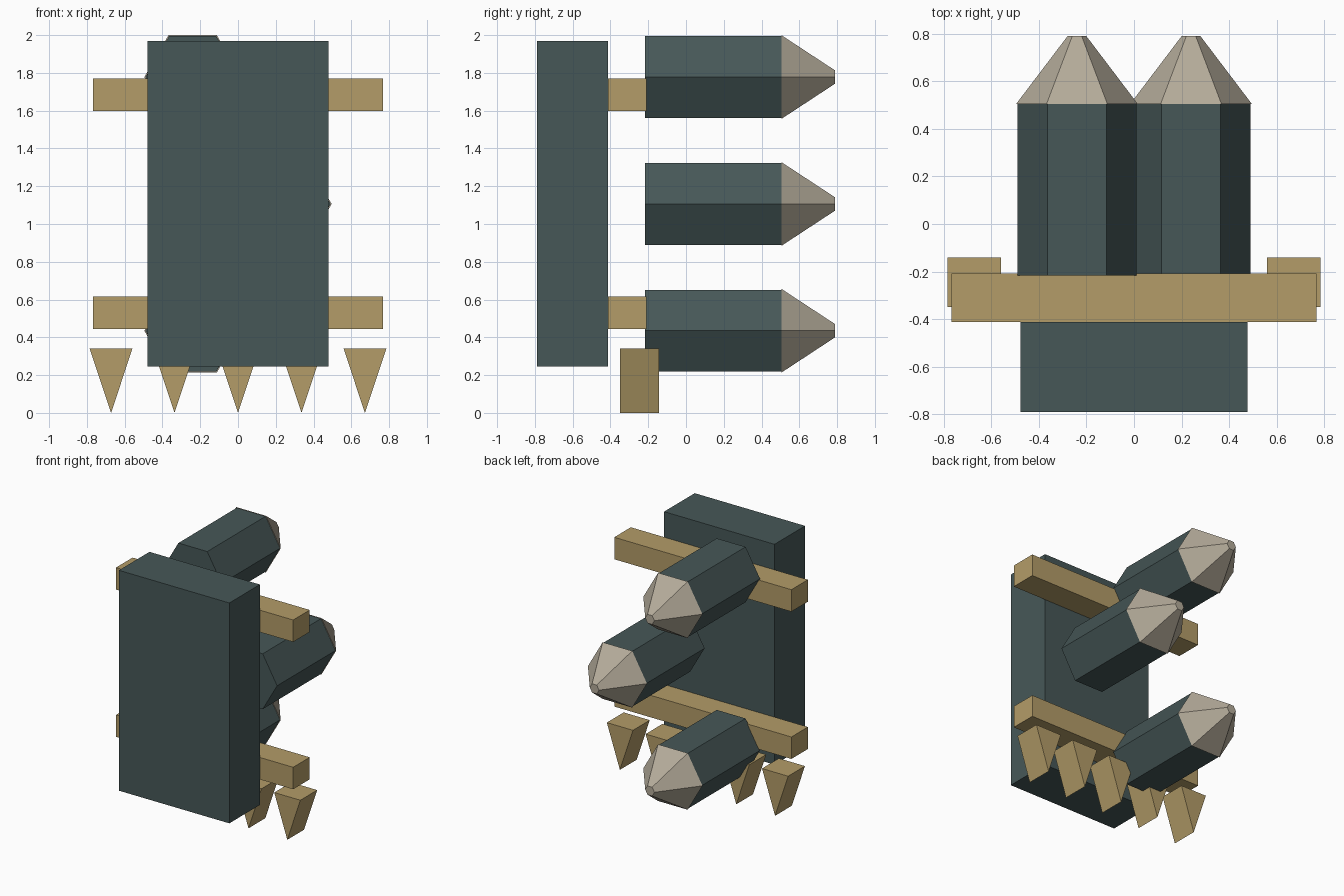
import bpy, math

cube = bpy.data.objects.get("Cube")
if cube:
    bpy.data.objects.remove(cube, do_unlink=True)


def material(name, rgb):
    color = [(c / 255) ** 2.2 for c in rgb] + [1]
    mat = bpy.data.materials.new(name)
    mat.use_nodes = True
    mat.diffuse_color = color
    mat.node_tree.nodes["Principled BSDF"].inputs["Base Color"].default_value = color
    return mat


slate = material("dark slate", (72, 88, 88))
tan = material("tan wood", (178, 155, 104))
stone = material("pale stone", (178, 169, 152))


def prism(name, mat, front, back, y0, y1):
    """Flat-sided solid between two matching (x, z) outlines, counterclockwise from the front."""
    n = len(front)
    verts = [(x, y0, z) for x, z in front] + [(x, y1, z) for x, z in back]
    faces = [list(range(n)), list(range(2 * n - 1, n - 1, -1))]
    for i in range(n):
        j = (i + 1) % n
        faces.append([j, i, i + n, j + n])
    mesh = bpy.data.meshes.new(name)
    mesh.from_pydata(verts, [], faces)
    mesh.materials.append(mat)
    obj = bpy.data.objects.new(name, mesh)
    bpy.context.collection.objects.link(obj)
    return obj


def box(name, mat, half_width, y0, y1, z0, z1):
    w = half_width
    outline = [(-w, z0), (w, z0), (w, z1), (-w, z1)]
    return prism(name, mat, outline, outline, y0, y1)


def hexagon(x, z, radius):
    angles = [math.radians(60 * i) for i in range(6)]
    return [(x + radius * math.cos(a), z + radius * math.sin(a)) for a in angles]


# Main slab and the two cross beams behind it
box("main_slab", slate, 0.478, -0.79, -0.412, 0.245, 1.97)
box("lower_beam", tan, 0.767, -0.413, -0.208, 0.445, 0.617)
box("upper_beam", tan, 0.767, -0.413, -0.208, 1.598, 1.77)

# Hexagonal posts with blunt pointed tips, staggered side to side
for level, x, z in (("lower", -0.24, 0.435), ("middle", 0.24, 1.106), ("upper", -0.24, 1.778)):
    body = hexagon(x, z, 0.25)
    prism(level + "_post", slate, body, body, -0.216, 0.506)
    prism(level + "_tip", stone, hexagon(x, z, 0.256), hexagon(x, z, 0.04), 0.505, 0.79)

# Row of wedge teeth along the bottom
for i in range(5):
    x = (i - 2) * 0.336
    wedge = [(x, 0), (x + 0.113, 0.34), (x - 0.113, 0.34)]
    prism("wedge_tooth_%d" % (i + 1), tan, wedge, wedge, -0.35, -0.142)
